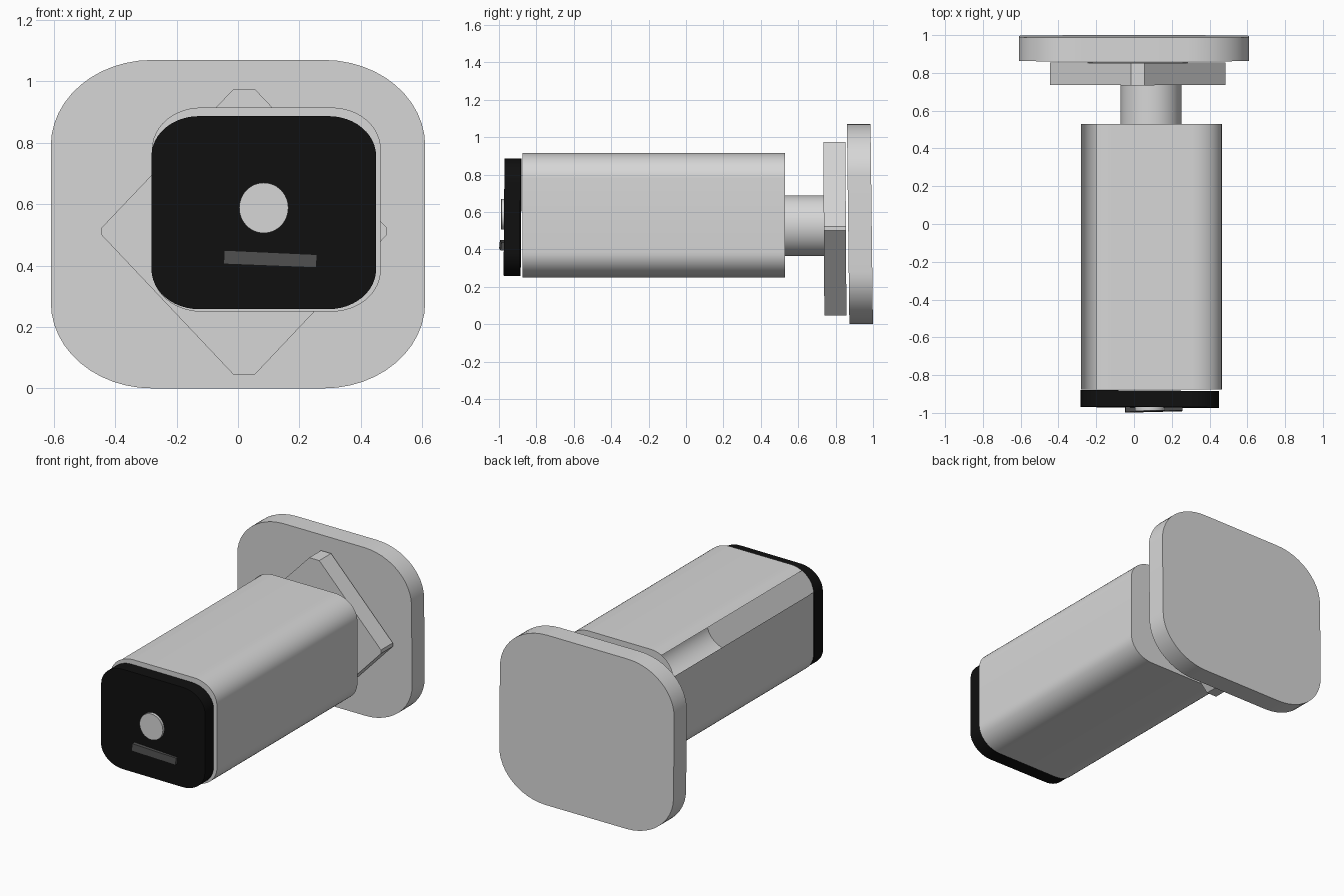
import bpy
import bmesh
from math import sin, cos, pi, radians

cube = bpy.data.objects.get("Cube")
if cube:
    bpy.data.objects.remove(cube, do_unlink=True)


def material(name, value):
    mat = bpy.data.materials.new(name)
    mat.use_nodes = True
    color = (value, value, value, 1)
    mat.diffuse_color = color
    mat.node_tree.nodes["Principled BSDF"].inputs["Base Color"].default_value = color
    return mat


light_grey = material("light grey", 0.68)
dark_grey = material("dark grey", 0.075)
black = material("black", 0.005)


def rounded(x0, x1, z0, z1, rx, rz, steps=12):
    """Outline of a rectangle with elliptical corners."""
    corners = [(x1 - rx, z1 - rz), (x0 + rx, z1 - rz),
               (x0 + rx, z0 + rz), (x1 - rx, z0 + rz)]
    points = []
    for quarter, (cx, cz) in enumerate(corners):
        for i in range(steps + 1):
            a = (quarter + i / steps) * pi / 2
            points.append((cx + rx * cos(a), cz + rz * sin(a)))
    return points


def ellipse(cx, cz, rx, rz, steps=48):
    return [(cx + rx * cos(2 * pi * i / steps), cz + rz * sin(2 * pi * i / steps))
            for i in range(steps)]


def prism(name, outline, y0, y1, mat, lean=0.0, turn=0.0, is_open=None):
    """Extrude an x-z outline along y; lean and turn slant it slightly."""
    cx = sum(p[0] for p in outline) / len(outline)
    cz = sum(p[1] for p in outline) / len(outline)
    bm = bmesh.new()
    rings = [[bm.verts.new((x, y + lean * (z - cz) + turn * (x - cx), z))
              for x, z in outline] for y in (y0, y1)]
    front, back = rings
    bm.faces.new(front)
    bm.faces.new(back[::-1])
    n = len(outline)
    for i in range(n):
        j = (i + 1) % n
        bm.faces.new((front[j], front[i], back[i], back[j]))
    bmesh.ops.recalc_face_normals(bm, faces=bm.faces[:])
    if is_open:
        gap = [f for f in bm.faces
               if len(f.verts) == 4 and is_open(f.calc_center_median())]
        bmesh.ops.delete(bm, geom=gap, context='FACES')
    mesh = bpy.data.meshes.new(name)
    bm.to_mesh(mesh)
    bm.free()
    mesh.materials.append(mat)
    obj = bpy.data.objects.new(name, mesh)
    bpy.context.collection.objects.link(obj)
    bpy.ops.object.select_all(action='DESELECT')
    obj.select_set(True)
    bpy.context.view_layer.objects.active = obj
    bpy.ops.object.shade_smooth_by_angle(angle=radians(30))
    return obj


# Wall plate
prism("wall_plate", rounded(-0.61, 0.61, 0, 1.07, 0.33, 0.28), 0.867, 0.993,
      light_grey, lean=-0.012)

# Diamond bracket with clipped corners
diamond = [(0.055, 0.975), (-0.015, 0.975), (-0.445, 0.523), (-0.445, 0.5),
           (-0.015, 0.045), (0.055, 0.045), (0.485, 0.5), (0.485, 0.523)]
prism("bracket", diamond, 0.737, 0.855, light_grey, lean=-0.006)

# Neck joining bracket and housing
prism("neck", ellipse(0.09, 0.527, 0.161, 0.162), 0.53, 0.737, light_grey)

# Hollow housing with an open slot along one upper corner
prism("housing", rounded(-0.28, 0.465, 0.25, 0.915, 0.16, 0.135), -0.875, 0.53,
      light_grey, is_open=lambda c: c.x < -0.2 and c.z > 0.78)

# Front cover
prism("front_cover", rounded(-0.282, 0.45, 0.258, 0.887, 0.155, 0.13),
      -0.97, -0.884, black, lean=0.008, turn=-0.008)

# Lens and indicator bar
prism("lens", ellipse(0.084, 0.588, 0.08, 0.082), -0.988, -0.966, light_grey,
      turn=0.02)
bar = [(-0.045, 0.45), (-0.047, 0.405), (0.255, 0.393), (0.258, 0.436)]
prism("indicator_bar", bar, -0.993, -0.966, dark_grey, lean=0.1, turn=0.03)
